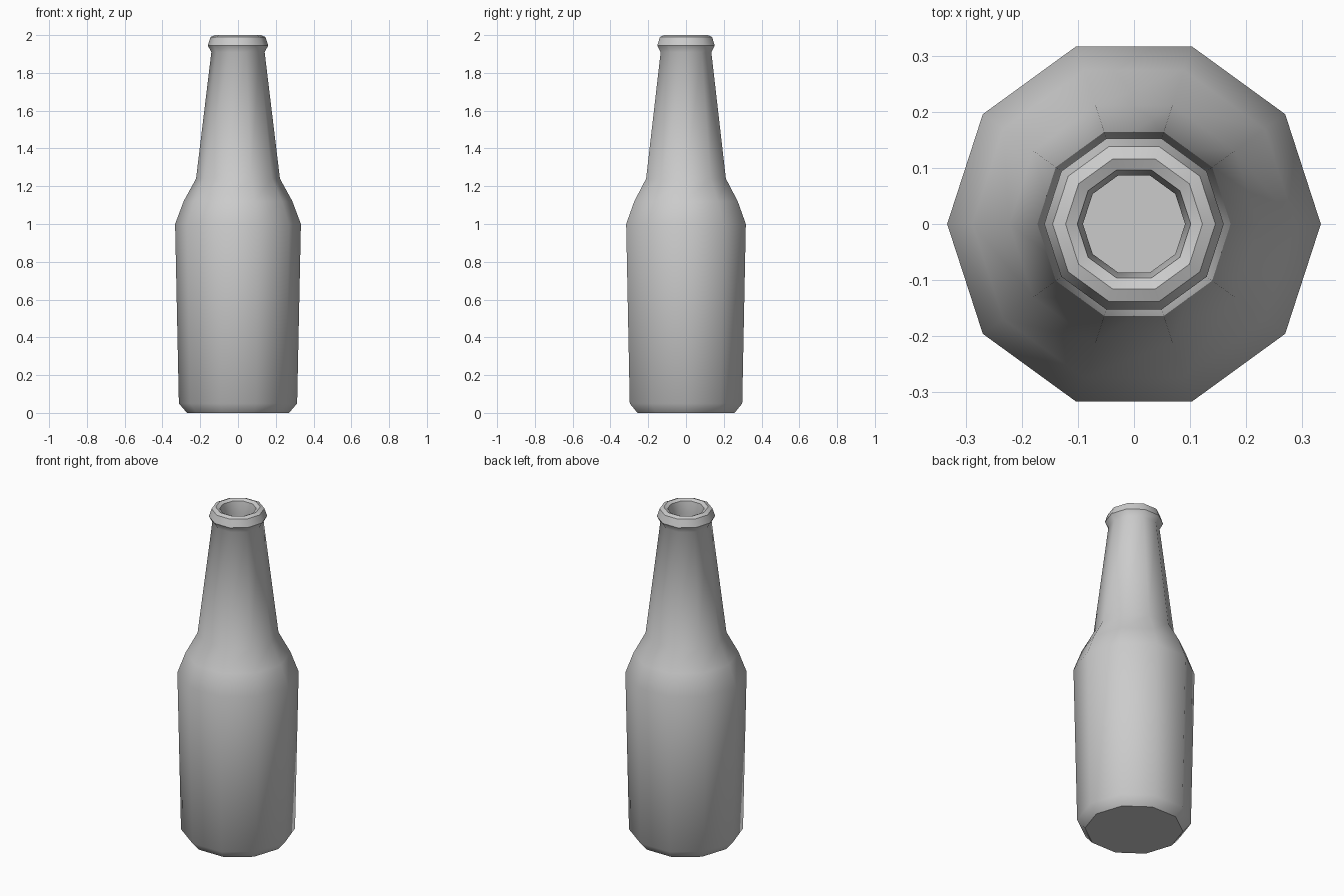
import bpy, bmesh, math

if "Cube" in bpy.data.objects:
    bpy.data.objects.remove(bpy.data.objects["Cube"])

SIDES = 10

# Bottle profile (radius, height): outside from base to lip, then down the inside
outer = [(0.27, 0), (0.313, 0.05), (0.333, 1.0), (0.288, 1.12), (0.222, 1.24),
         (0.141, 1.91), (0.160, 1.945), (0.145, 1.99), (0.122, 2.0)]
inner = [(0.101, 1.99), (0.091, 1.92), (0.175, 1.22), (0.285, 0.98),
         (0.265, 0.06)]


def lathe(name, profile, sides):
    """Spin a profile into a solid with flat caps at both ends."""
    bm = bmesh.new()
    rings = [[bm.verts.new((r * math.cos(2 * math.pi * i / sides),
                            r * math.sin(2 * math.pi * i / sides), z))
              for i in range(sides)] for r, z in profile]
    for a, b in zip(rings, rings[1:]):
        for i in range(sides):
            j = (i + 1) % sides
            bm.faces.new((a[i], a[j], b[j], b[i]))
    bm.faces.new(rings[0][::-1])
    bm.faces.new(rings[-1])
    bmesh.ops.recalc_face_normals(bm, faces=bm.faces)
    mesh = bpy.data.meshes.new(name)
    bm.to_mesh(mesh)
    bm.free()
    obj = bpy.data.objects.new(name, mesh)
    bpy.context.collection.objects.link(obj)
    return obj


# Hollow bottle, smooth round the sides with a crisp base edge
bottle = lathe("bottle", outer + inner, SIDES)
bpy.context.view_layer.objects.active = bottle
bottle.select_set(True)
bpy.ops.object.shade_smooth_by_angle(angle=math.radians(42))
